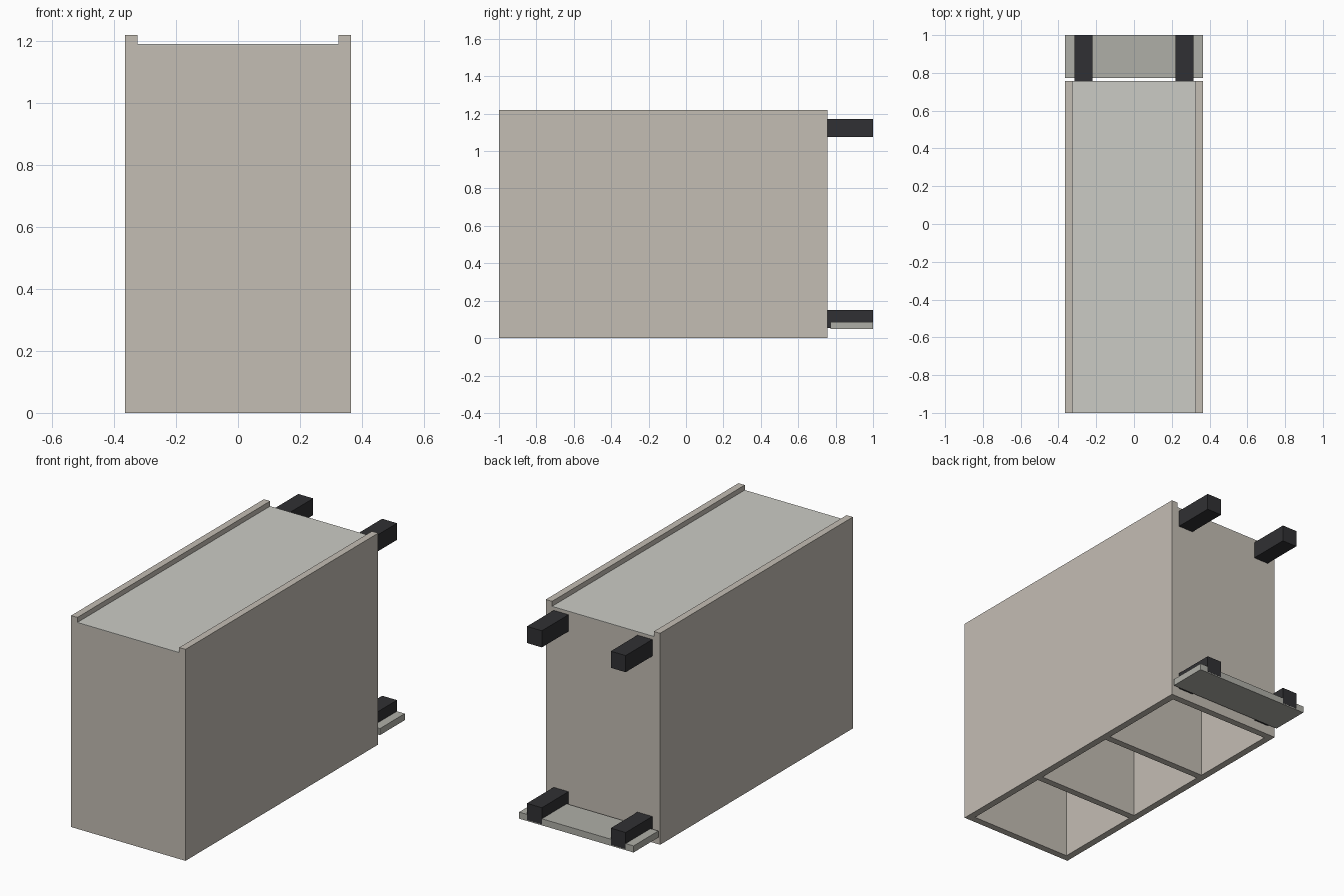
import bpy
import bmesh
from mathutils import Vector

if "Cube" in bpy.data.objects:
    bpy.data.objects.remove(bpy.data.objects["Cube"])


def material(name, color):
    m = bpy.data.materials.new(name)
    m.diffuse_color = (*color, 1.0)
    m.use_nodes = True
    m.node_tree.nodes["Principled BSDF"].inputs["Base Color"].default_value = m.diffuse_color
    return m


BODY = material("warm_grey", (0.55, 0.51, 0.455))
DECK = material("light_grey", (0.60, 0.60, 0.56))
PLATE = material("mid_grey", (0.43, 0.43, 0.39))
DARK = material("charcoal", (0.03, 0.03, 0.033))


def box(name, x, y, z, mat):
    """Box from (min, max) pairs on each axis."""
    lo, hi = Vector((x[0], y[0], z[0])), Vector((x[1], y[1], z[1]))
    bm = bmesh.new()
    bmesh.ops.create_cube(bm, size=1.0)
    for v in bm.verts:
        v.co = (lo + hi) / 2 + v.co * (hi - lo)
    me = bpy.data.meshes.new(name)
    bm.to_mesh(me)
    bm.free()
    me.materials.append(mat)
    ob = bpy.data.objects.new(name, me)
    bpy.context.collection.objects.link(ob)
    return ob


W = 0.365            # half width
T = 0.04             # board thickness
FRONT, BACK = -1.0, 0.757
TOP, RIM = 1.187, 1.22
inner = (-W + T, W - T)

# Side walls, standing proud of the deck as rims
for side, x in (("left", (-W, -W + T)), ("right", (W - T, W))):
    box(side + "_wall", x, (FRONT, BACK), (0, RIM), BODY)

# Front wall, two dividers and back wall, evenly spaced
step = (BACK - FRONT - T) / 3
for i, name in enumerate(("front_wall", "front_divider", "rear_divider", "back_wall")):
    y = FRONT + i * step
    box(name, inner, (y, y + T), (0, TOP if i in (0, 3) else TOP - T), BODY)

# Ceiling of the compartments and the deck sheet over it
box("ceiling", inner, (FRONT + T, BACK - T), (TOP - T, TOP), BODY)
box("deck", inner, (FRONT, BACK), (TOP, TOP + 0.004), DECK)

# Four mounting blocks on the back
for level, z in (("lower", (0.054, 0.15)), ("upper", (1.075, 1.171))):
    for side, x in (("left", (-0.315, -0.22)), ("right", (0.22, 0.315))):
        box(f"{level}_{side}_block", x, (BACK, 1.0), z, DARK)

# Foot plate running across the lower blocks
box("foot_plate", (-W, W), (0.773, 0.9995), (0.048, 0.086), PLATE)
